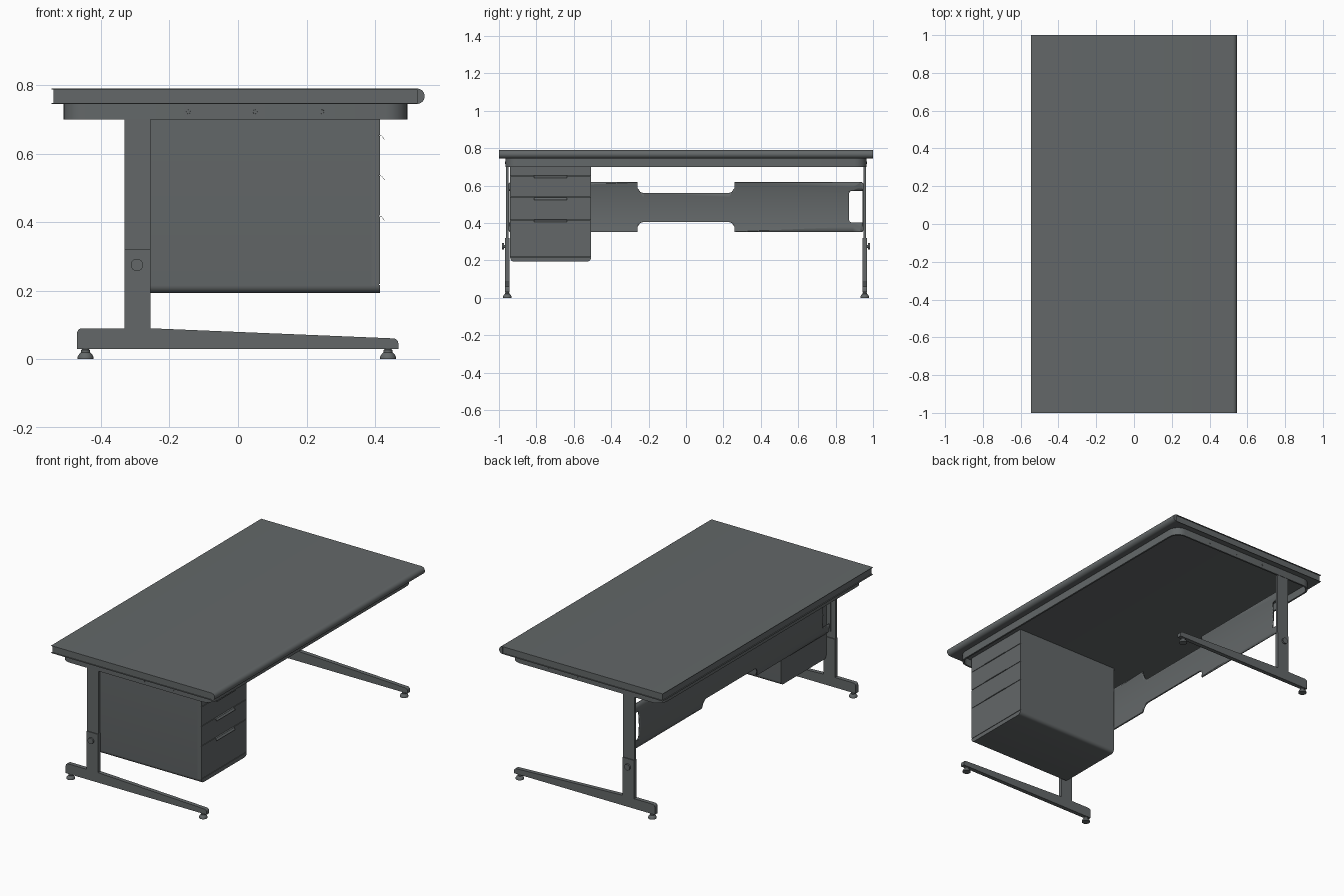
import bpy, bmesh, math
from mathutils import Vector

if "Cube" in bpy.data.objects:
    bpy.data.objects.remove(bpy.data.objects["Cube"])

grey = bpy.data.materials.new("slate_grey")
grey.diffuse_color = (0.125, 0.137, 0.140, 1)
grey.use_nodes = True
grey.node_tree.nodes["Principled BSDF"].inputs["Base Color"].default_value = grey.diffuse_color


def place(axis, u, v, d):
    return {'x': (d, u, v), 'y': (u, d, v), 'z': (u, v, d)}[axis]


def finish(bm, name):
    bmesh.ops.recalc_face_normals(bm, faces=bm.faces)
    me = bpy.data.meshes.new(name)
    bm.to_mesh(me)
    bm.free()
    me.materials.append(grey)
    ob = bpy.data.objects.new(name, me)
    bpy.context.collection.objects.link(ob)
    bpy.ops.object.select_all(action='DESELECT')
    ob.select_set(True)
    bpy.context.view_layer.objects.active = ob
    bpy.ops.object.shade_smooth_by_angle(angle=math.radians(35))
    return ob


def prism(name, pts, axis, a, b, inner=None):
    """Extrude a 2D outline along an axis; an inner outline makes it a ring."""
    bm = bmesh.new()
    n = len(pts)
    loops = []
    for outline in [pts] + ([inner] if inner else []):
        lo = [bm.verts.new(place(axis, u, v, a)) for u, v in outline]
        hi = [bm.verts.new(place(axis, u, v, b)) for u, v in outline]
        loops.append((lo, hi))
        for i in range(n):
            j = (i + 1) % n
            bm.faces.new((lo[i], lo[j], hi[j], hi[i]))
    for side in (0, 1):
        if inner:
            A, B = loops[0][side], loops[1][side]
            for i in range(n):
                j = (i + 1) % n
                bm.faces.new((A[i], A[j], B[j], B[i]))
        else:
            bm.faces.new(loops[0][side])
    return finish(bm, name)


def rounded(corners, steps=6):
    """Outline from (u, v, radius) corners, each rounded by its radius."""
    out = []
    n = len(corners)
    for i, (u, v, r) in enumerate(corners):
        p = Vector((u, v))
        if r == 0:
            out.append((u, v))
            continue
        a = p + (Vector(corners[i - 1][:2]) - p).normalized() * r
        b = p + (Vector(corners[(i + 1) % n][:2]) - p).normalized() * r
        for k in range(steps + 1):
            t = math.pi / 2 * k / steps
            q = p + (a - p) * (1 - math.sin(t)) + (b - p) * (1 - math.cos(t))
            out.append((q.x, q.y))
    return out


def rect(u0, u1, v0, v1, r=0.0):
    return rounded([(u0, v0, r), (u1, v0, r), (u1, v1, r), (u0, v1, r)])


def lathe(name, profile, axis, u, v, seg=24):
    """Stack of rings (radius, depth) around an axis line."""
    bm = bmesh.new()
    rings = [[bm.verts.new(place(axis, u + r * math.cos(2 * math.pi * k / seg),
                                 v + r * math.sin(2 * math.pi * k / seg), d))
              for k in range(seg)] for r, d in profile]
    bm.faces.new(rings[0])
    bm.faces.new(rings[-1])
    for A, B in zip(rings, rings[1:]):
        for k in range(seg):
            j = (k + 1) % seg
            bm.faces.new((A[k], A[j], B[j], B[k]))
    return finish(bm, name)


# Tabletop: bullnose front edge (+x), thin lips over a recessed core elsewhere
Z0, Z1, LIP = 0.745, 0.79, 0.003
R = (Z1 - Z0) / 2
XN = 0.545 - R
arc = [math.pi * (k / 12 - 0.5) for k in range(13)]
nose = [(XN + R * math.cos(t), Z0 + R + R * math.sin(t)) for t in arc]
groove = [(-0.545, Z1), (-0.545, Z1 - LIP), (-0.539, Z1 - LIP),
          (-0.539, Z0 + LIP), (-0.545, Z0 + LIP), (-0.545, Z0)]
prism("tabletop_core", nose + groove, 'y', -0.994, 0.994)
for s, side in ((-1, "left"), (1, "right")):
    prism(f"tabletop_{side}_nose_end", nose, 'y', s * 0.994, s)
    for z, where in ((Z0, "lower"), (Z1 - LIP, "upper")):
        prism(f"tabletop_{side}_{where}_lip", rect(-0.545, XN, z, z + LIP), 'y', s * 0.994, s)

# Apron: thin open ring under the top, with rounded corners
prism("apron", rect(-0.51, 0.495, -0.965, 0.965, 0.065), 'z', 0.70, Z0,
      inner=rect(-0.50, 0.485, -0.955, 0.955, 0.055))

# Leg assemblies, one at each end
for s, side in ((-1, "left"), (1, "right")):
    prism(f"{side}_post", rect(-0.331, -0.256, 0.30, Z0), 'y', s * 0.948, s * 0.963)
    prism(f"{side}_sleeve", rect(-0.332, -0.255, 0.088, 0.32), 'y', s * 0.943, s * 0.968)
    foot = rounded([(-0.47, 0.03, 0), (0.468, 0.03, 0), (0.468, 0.06, 0.014),
                    (-0.255, 0.09, 0), (-0.47, 0.09, 0.015)])
    prism(f"{side}_foot", foot, 'y', s * 0.943, s * 0.968)
    lathe(f"{side}_height_knob", [(0.008, s * 0.966), (0.008, s * 0.974), (0.018, s * 0.974),
                                  (0.018, s * 0.984)], 'y', -0.295, 0.275)
    for x, where in ((-0.445, "back"), (0.438, "front")):
        lathe(f"{side}_{where}_glide", [(0.023, 0), (0.023, 0.007), (0.019, 0.014),
                                        (0.013, 0.02), (0.013, 0.026), (0.007, 0.032)],
              'z', x, s * 0.9555)
    for i, x in enumerate((-0.145, 0.05, 0.245)):
        lathe(f"{side}_apron_screw_{i + 1}", [(0.007, s * 0.96), (0.006, s * 0.967)],
              'y', x, 0.722, 12)

# Drawer pedestal up to the tabletop: carcass with rounded lower edges
Y0, Y1, ZB = -0.94, -0.508, 0.193
base = [(Y0, ZB, 0.022), (Y1, ZB, 0.022)]
prism("pedestal_carcass", rounded(base + [(Y1, Z0, 0), (Y0, Z0, 0)]), 'x', -0.277, 0.39)
for y, side in ((Y0, "left"), (Y1 - 0.004, "right")):
    prism(f"pedestal_{side}_edge", rect(y, y + 0.004, 0.215, Z0), 'x', 0.388, 0.412)

# Drawer fronts, separated by narrow gaps
fronts = (("pedestal_top_rail", 0.655, Z0), ("upper_drawer", 0.538, 0.652),
          ("middle_drawer", 0.419, 0.535), ("lower_drawer", 0.220, 0.416))
for name, a, b in fronts:
    prism(name, rect(Y0, Y1, a, b), 'x', 0.388, 0.414)
prism("pedestal_bottom_rail", rounded(base + [(Y1, 0.217, 0), (Y0, 0.217, 0)]), 'x', 0.388, 0.414)

# Thin curved lip handles along the top of each drawer
for name, a, b in fronts[1:]:
    lip = [(0.412, b + 0.001), (0.420, b), (0.428, b - 0.011),
           (0.427, b - 0.0115), (0.4195, b - 0.001), (0.412, b - 0.0005)]
    prism(name + "_handle", lip, 'y', -0.813, -0.636)

# Modesty panel: waisted in the middle, notched at both ends, bowed backwards
half = [(0.23, 0.56), (0.245, 0.566), (0.258, 0.585)] + rounded([
    (0.26, 0.618, 0), (0.948, 0.618, 0.012), (0.948, 0.572, 0), (0.872, 0.572, 0.015),
    (0.872, 0.402, 0.015), (0.948, 0.402, 0), (0.948, 0.352, 0.012), (0.26, 0.352, 0)])
half += [(0.258, 0.382), (0.245, 0.4), (0.23, 0.405)]
outline = half + [(-y, z) for y, z in reversed(half)]
bm = bmesh.new()
face = bm.faces.new([bm.verts.new((0, y, z)) for y, z in outline])
face.normal_update()
bmesh.ops.triangulate(bm, faces=[face])
cuts = [((0, s * y, 0), (0, 1, 0)) for s in (-1, 1) for y in (0.225, 0.265, 0.865, 0.892, 0.93)]
cuts += [((0, 0, 0.352 + 0.0266 * k), (0, 0, 1)) for k in range(1, 10)]
for co, no in cuts:
    bmesh.ops.bisect_plane(bm, geom=bm.verts[:] + bm.edges[:] + bm.faces[:],
                           plane_co=co, plane_no=no)
for v in bm.verts:
    v.co.x = -0.285 - 0.015 * (1 - ((v.co.z - 0.485) / 0.133) ** 2)
panel = finish(bm, "modesty_panel")
solid = panel.modifiers.new("thickness", 'SOLIDIFY')
solid.thickness = 0.008
solid.offset = 0

# Thin end strips closing the notches of the panel
for s, side in ((-1, "left"), (1, "right")):
    prism(f"{side}_panel_end_strip", rect(-0.303, -0.281, 0.36, 0.61), 'y', s * 0.944, s * 0.949)
